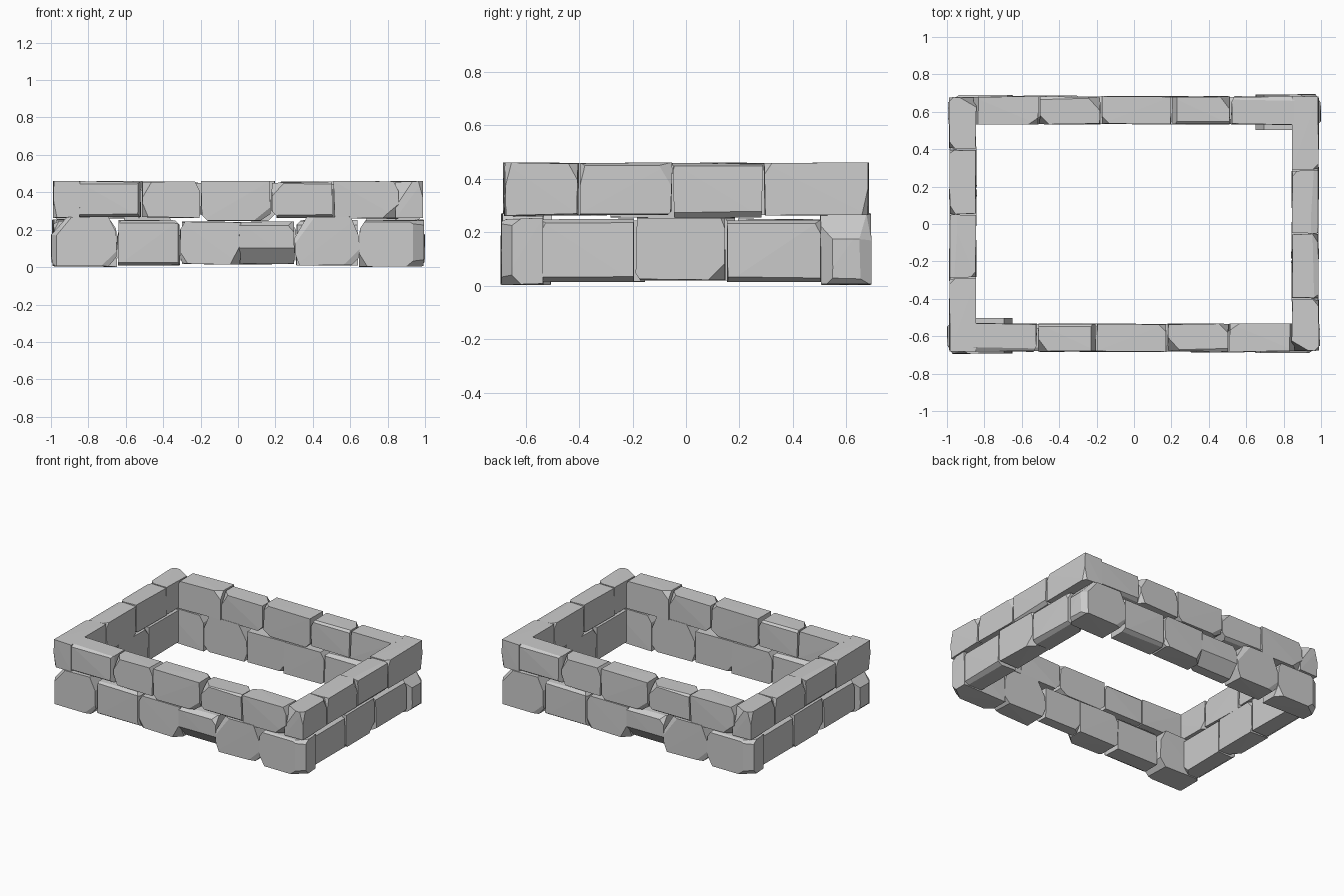
import bpy, bmesh, random
from math import pi
from mathutils import Vector, Matrix

if "Cube" in bpy.data.objects:
    bpy.data.objects.remove(bpy.data.objects["Cube"])

random.seed(4)
SIGN = {"L": (0, -1), "R": (0, 1), "B": (1, -1), "F": (1, 1), "D": (2, -1), "T": (2, 1)}
# Wall frames: u runs along the wall, v points outward
FRAMES = {
    "front": lambda p: Vector((p.x, -p.y, p.z)),
    "right": lambda p: Vector((p.y, p.x, p.z)),
}


def stone(wall, name, u, v, z, chips):
    """Rough block; each chip names a corner or edge (L/R, F/B, T/D) and its cut sizes."""
    bm = bmesh.new()
    span = (u, v, z)
    for a in (0, 1):
        for b in (0, 1):
            for c in (0, 1):
                p = [u[a], v[b], z[c]]
                for i, s in enumerate((a, b, c)):
                    p[i] += (1 - 2 * s) * random.uniform(0, 0.008)
                bm.verts.new(p)
    bmesh.ops.convex_hull(bm, input=bm.verts[:])
    for key, *sizes in chips:
        n, co = Vector(), Vector((u[0], v[0], z[0]))
        for letter, size in zip(key, sizes):
            i, s = SIGN[letter]
            n[i] = s / size
            co[i] = span[i][s > 0]
        i, s = SIGN[key[0]]
        co[i] -= s * sizes[0]
        bmesh.ops.bisect_plane(bm, geom=bm.verts[:] + bm.edges[:] + bm.faces[:],
                               plane_co=co, plane_no=n, clear_outer=True)
    pts = [FRAMES[wall](p.co) for p in bm.verts]
    bm.free()

    bm = bmesh.new()
    for p in pts:
        bm.verts.new(p)
    bmesh.ops.convex_hull(bm, input=bm.verts[:])
    bmesh.ops.dissolve_limit(bm, angle_limit=0.01, verts=bm.verts[:], edges=bm.edges[:])
    bmesh.ops.recalc_face_normals(bm, faces=bm.faces[:])
    mesh = bpy.data.meshes.new(name)
    bm.to_mesh(mesh)
    bm.free()
    # The opposite wall is the same one turned half way round
    for suffix, turn in (("", 0), ("_opposite", pi)):
        ob = bpy.data.objects.new(name + suffix, mesh)
        ob.matrix_world = Matrix.Rotation(turn, 4, "Z")
        bpy.context.collection.objects.link(ob)


# Front wall, upper course
V = (0.53, 0.685)
stone("front", "front_upper_1", (-0.86, -0.517), V, (0.265, 0.462),
      [("FT", .03, .02), ("FD", .03, .02), ("RF", .02, .04), ("LFT", .03, .03, .06)])
stone("front", "front_upper_2", (-0.517, -0.2), V, (0.262, 0.458),
      [("LFT", .06, .08, .1), ("RT", .03, .06), ("LFD", .04, .05, .1), ("BT", .02, .02)])
stone("front", "front_upper_3", (-0.2, 0.175), V, (0.245, 0.462),
      [("RD", .06, .04), ("LD", .04, .04), ("RFD", .1, .04, .08), ("RBT", .05, .05, .05)])
stone("front", "front_upper_4", (0.178, 0.51), V, (0.262, 0.457),
      [("LFT", .08, .09, .09), ("FD", .03, .02), ("FT", .02, .015), ("LD", .04, .04),
       ("RBT", .06, .06, .1)])
stone("front", "front_upper_5", (0.51, 0.86), V, (0.258, 0.462),
      [("RT", .03, .06), ("RFD", .1, .05, .09), ("LBT", .06, .04, .06)])

# Right wall, upper course, with the corner blocks at both ends
V = (0.84, 0.992)
stone("right", "side_upper_1", (-0.68, -0.4), V, (0.262, 0.462),
      [("LBT", .06, .1, .15), ("RFT", .05, .04, .09), ("LFT", .03, .03, .12)])
stone("right", "side_upper_2", (-0.4, -0.05), V, (0.262, 0.462),
      [("LFT", .03, .04, .12), ("RFT", .07, .04, .12), ("FT", .04, .015), ("RD", .02, .02)])
stone("right", "side_upper_3", (-0.05, 0.29), V, (0.25, 0.46),
      [("FD", .03, .03), ("FT", .05, .015), ("LFT", .02, .02, .05), ("RBT", .05, .04, .05)])
stone("right", "side_upper_4", (0.29, 0.685), V, (0.262, 0.462),
      [("LFT", .04, .04, .06), ("RFD", .03, .03, .15), ("LBD", .05, .05, .05)])

# Front wall, lower course, running the full length
V = (0.53, 0.685)
stone("front", "front_lower_1", (-1, -0.645), (0.5, 0.695), (0, 0.272),
      [("LT", .09, .1), ("RT", .05, .1), ("LD", .03, .03), ("RD", .05, .06),
       ("LF", .03, .05), ("LFT", .12, .08, .14), ("RFD", .1, .03, .1), ("LB", .05, .05)])
stone("front", "front_lower_2", (-0.645, -0.308), V, (0.005, 0.252),
      [("FD", .04, .025), ("FT", .03, .02), ("RF", .015, .04), ("RT", .03, .03),
       ("BT", .03, .03)])
stone("front", "front_lower_3", (-0.312, 0.015), V, (0.012, 0.246),
      [("RFD", .06, .06, .12), ("LT", .03, .05), ("LD", .03, .03), ("LFD", .05, .03, .08)])
stone("front", "front_lower_4", (0.0, 0.305), V, (0.012, 0.246),
      [("FD", .08, .095), ("FT", .04, .025), ("RFT", .06, .05, .07), ("LBD", .06, .05, .08)])
stone("front", "front_lower_5", (0.3, 0.652), (0.53, 0.69), (0.005, 0.272),
      [("LT", .07, .12), ("RT", .05, .12), ("LD", .03, .08), ("RD", .05, .05),
       ("LFT", .12, .05, .16), ("RFD", .12, .03, .12)])
stone("front", "front_lower_6", (0.645, 0.995), (0.53, 0.69), (0, 0.255),
      [("RF", .06, .04), ("LFD", .05, .05, .08), ("LT", .04, .06), ("RFD", .1, .08, .08),
       ("RFT", .1, .08, .06), ("FT", .03, .015)])

# Right wall, lower course, between the front and back corners
V = (0.84, 0.99)
stone("right", "side_lower_1", (-0.56, -0.19), V, (0.01, 0.252),
      [("FD", .04, .025), ("FT", .04, .02), ("LFT", .05, .04, .1), ("LFD", .04, .03, .08)])
stone("right", "side_lower_2", (-0.19, 0.152), V, (0.018, 0.258),
      [("RFD", .08, .07, .08), ("LD", .02, .03), ("RFT", .03, .03, .08), ("LBT", .05, .05, .06)])
stone("right", "side_lower_3", (0.152, 0.51), V, (0.008, 0.25),
      [("FD", .04, .025), ("FT", .04, .02), ("RFT", .04, .04, .08), ("RBD", .06, .05, .06)])
